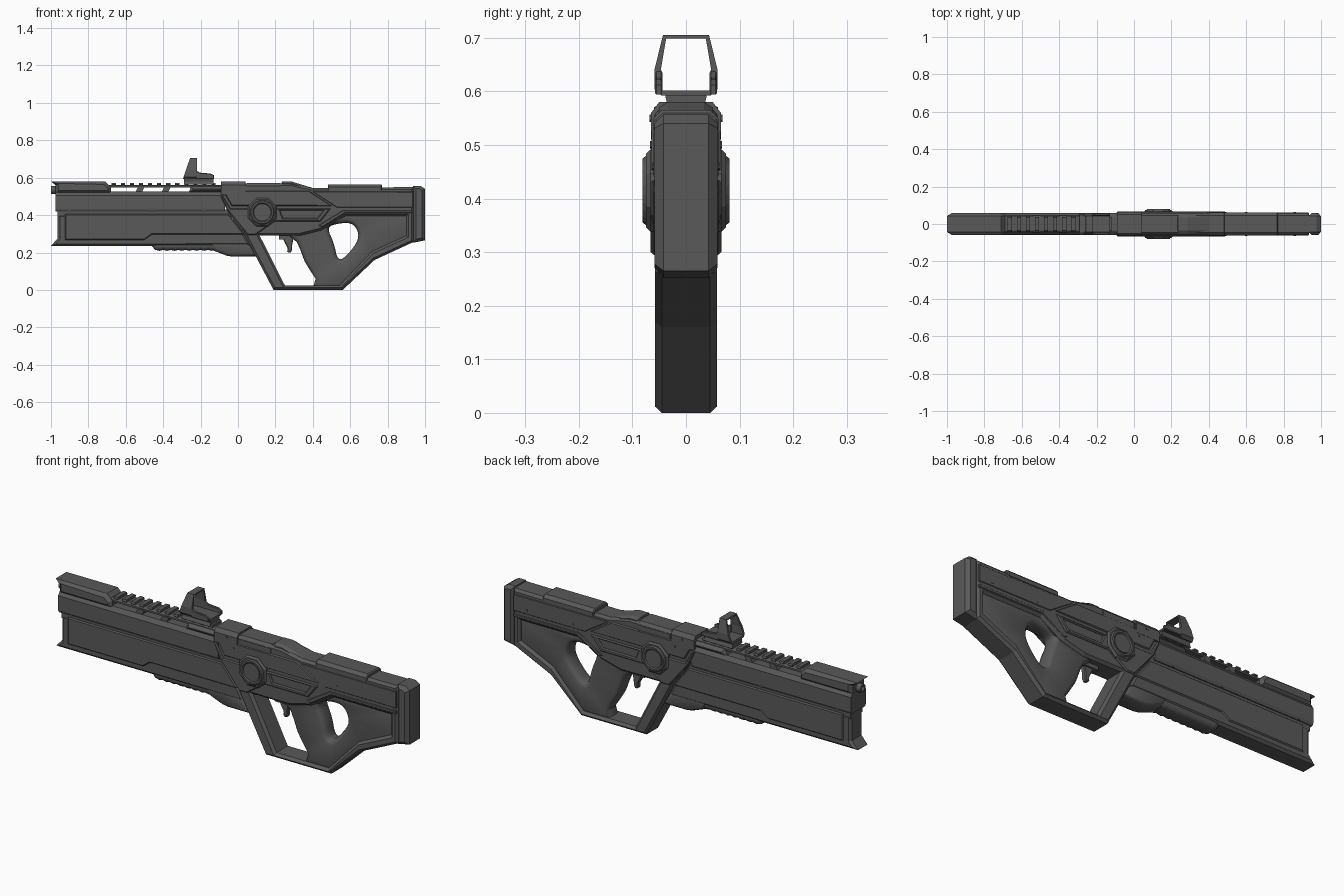
import bpy, bmesh, math
from mathutils import Vector

if "Cube" in bpy.data.objects:
    bpy.data.objects.remove(bpy.data.objects["Cube"])

gunmetal = bpy.data.materials.new("dark_gunmetal")
gunmetal.diffuse_color = (0.1, 0.1, 0.1, 1)
gunmetal.use_nodes = True
gunmetal.node_tree.nodes["Principled BSDF"].inputs["Base Color"].default_value = gunmetal.diffuse_color


def offset(pts, d):
    """Move every edge of a closed outline to its left by d."""
    if not d:
        return list(pts)
    out, n = [], len(pts)
    for i in range(n):
        a, b, c = (Vector(pts[(i + k) % n]) for k in (-1, 0, 1))
        u, v = (b - a).normalized(), (c - b).normalized()
        n1, n2 = Vector((-u.y, u.x)), Vector((-v.y, v.x))
        out.append(tuple(b + (n1 + n2) * d / max(1 + n1.dot(n2), 0.35)))
    return out


def rounded(pts, steps=2):
    """Corner-cut a closed outline."""
    for _ in range(steps):
        nxt = []
        for p, q in zip(pts, pts[1:] + pts[:1]):
            nxt += [tuple(p[k] * (1 - t) + q[k] * t for k in (0, 1)) for t in (.25, .75)]
        pts = nxt
    return pts


def solid(name, outer, prof, hole=None, axis='y', c=0.0, smooth=False):
    """Symmetric extrusion of an outline; prof = (inset, half depth) steps."""
    bm = bmesh.new()
    layers = [(i, -d) for i, d in reversed(prof)] + list(prof)
    ends = ([], [])
    for pts, ccw in ((outer, True), (hole, False)):
        if not pts:
            continue
        area = sum(p[0] * q[1] - q[0] * p[1] for p, q in zip(pts, pts[1:] + pts[:1]))
        if (area > 0) != ccw:
            pts = pts[::-1]
        rings = [[bm.verts.new((p[0], c + d, p[1]) if axis == 'y' else (c + d, p[0], p[1]))
                  for p in offset(pts, i)] for i, d in layers]
        n = len(pts)
        for a, b in zip(rings, rings[1:]):
            for k in range(n):
                bm.faces.new((a[k], a[(k + 1) % n], b[(k + 1) % n], b[k]))
        ends[0].append(rings[0])
        ends[1].append(rings[-1])
    for loops in ends:
        if not hole:
            bm.faces.new(loops[0])
        else:
            edges = [bm.edges.get((l[k - 1], l[k])) for l in loops for k in range(len(l))]
            bmesh.ops.triangle_fill(bm, edges=edges, use_beauty=True,
                                    normal=(0, 1, 0) if axis == 'y' else (1, 0, 0))
    bmesh.ops.recalc_face_normals(bm, faces=bm.faces[:])
    me = bpy.data.meshes.new(name)
    bm.to_mesh(me)
    bm.free()
    ob = bpy.data.objects.new(name, me)
    bpy.context.collection.objects.link(ob)
    me.materials.append(gunmetal)
    if smooth:
        bpy.ops.object.select_all(action='DESELECT')
        ob.select_set(True)
        bpy.context.view_layer.objects.active = ob
        bpy.ops.object.shade_smooth_by_angle(angle=math.radians(40))
    return ob


def bar(name, half, x0, x1, chamfer=0.0):
    """Bar along x from a half cross-section of (y, z) points."""
    h = (x1 - x0) / 2
    prof = [(0, h - chamfer), (chamfer, h)] if chamfer else [(0, h)]
    return solid(name, half + [(-y, z) for y, z in reversed(half)], prof, axis='x', c=(x0 + x1) / 2)


def box(name, x0, x1, z0, z1, w):
    return solid(name, [(x0, z0), (x1, z0), (x1, z1), (x0, z1)], [(0, w)])


def ngon(x, z, r, n):
    return [(x + r * math.cos((k + .5) * math.tau / n), z + r * math.sin((k + .5) * math.tau / n))
            for k in range(n)]


# Receiver and stock frame with its large opening
solid("stock_frame",
      [(-.087, .57), (.28, .57), (.40, .545), (.94, .55), (.94, .257), (.73, .16), (.56, 0),
       (.19, 0), (.095, .18), (.04, .285), (-.055, .415), (-.087, .5)],
      [(0, .045), (.012, .058)],
      [(.116, .29), (.33, .29), (.45, .32), (.575, .395), (.90, .395), (.90, .29),
       (.715, .205), (.545, .025), (.25, .025)])
# Grip and recessed stock panel with thumb hole
thumb_hole = rounded([(.475, .335), (.53, .355), (.61, .36), (.645, .31), (.64, .255),
                      (.565, .165), (.53, .165), (.515, .245)])
solid("grip_and_stock_panel",
      [(.25, .31), (.45, .34), (.57, .42), (.92, .42), (.92, .27), (.725, .18), (.56, .01),
       (.40, .01), (.415, .06), (.385, .105), (.355, .155), (.335, .21), (.315, .255), (.28, .285)],
      [(0, .02), (.005, .033), (.012, .04), (.022, .044)], thumb_hole, smooth=True)
# Butt pad
solid("butt_pad", [(.935, .557), (.975, .557), (1, .54), (1, .265), (.935, .252)],
      [(0, .042), (.016, .059)])
# Stock side strip, cheek plate and top spine
solid("stock_side_strip", [(.40, .525), (.935, .525), (.935, .44), (.53, .44)], [(0, .058), (.003, .061)])
solid("stock_lower_rib", [(.43, .345), (.56, .425), (.935, .425), (.935, .41), (.57, .41), (.45, .335)],
      [(0, .058), (.003, .061)])
bar("cheek_plate", [(.061, .53), (.061, .55), (.045, .565)], .48, .77, .005)
# Receiver collar, top cover, hump and chevron plates
bar("receiver_collar", [(.065, .51), (.065, .56), (.05, .58)], -.09, .04)
bar("receiver_cover", [(.06, .52), (.06, .555), (.045, .572)], .045, .23, .004)
solid("receiver_hump", [(.23, .55), (.235, .58), (.285, .58), (.40, .545), (.40, .53)],
      [(0, .034), (.01, .05)])
solid("receiver_chevron",
      [(-.085, .51), (-.04, .435), (.495, .435), (.44, .365), (.195, .365), (.095, .295), (.05, .295),
       (-.06, .43), (-.093, .5)], [(0, .06), (.005, .066)],
      [(.225, .425), (.455, .425), (.425, .385), (.24, .385)])
solid("receiver_upper_plate", [(-.08, .53), (.38, .53), (.50, .45), (-.035, .45)], [(0, .058), (.005, .064)])
# Octagonal hub on both sides
solid("hub_octagon", ngon(.13, .415, .083, 8), [(0, .066), (.008, .075)])
solid("hub_ring", ngon(.13, .415, .066, 24), [(0, .074), (.006, .081)], ngon(.13, .415, .045, 24))
solid("hub_cap", ngon(.13, .415, .045, 24), [(0, .078)])

# Handguard: upper bar, groove core, lower body, raised side panel
bar("handguard_upper", [(.053, .418), (.06, .43), (.06, .505), (.045, .526)], -.975, -.07)
bar("handguard_core", [(.048, .39), (.048, .43)], -.965, -.03)
solid("handguard_lower",
      [(-1, .235), (-.965, .275), (-.965, .405), (-.05, .405), (.04, .29), (.07, .235)],
      [(0, .038), (.012, .05)])
solid("handguard_side_panel",
      [(-.925, .405), (-.05, .405), (.035, .297), (-.46, .297), (-.5, .268), (-.925, .268)],
      [(0, .05), (.005, .056)])
# Front shroud and barrel
solid("front_shroud", [(-1, .58), (-.71, .58), (-.68, .55), (-.68, .515), (-.975, .515), (-.975, .56)],
      [(0, .043), (.016, .06)])
solid("barrel", [(.022 * math.cos(k * math.tau / 16), .535 + .022 * math.sin(k * math.tau / 16))
                 for k in range(16)], [(0, .05)],
      [(.013 * math.cos(k * math.tau / 16), .535 + .013 * math.sin(k * math.tau / 16))
       for k in range(16)], axis='x', c=-.95, smooth=True)
# Top rail with slanted posts and teeth
bar("rail_bar", [(.042, .547), (.042, .556), (.034, .561)], -.70, -.08)
for x in (-.525, -.385):
    solid("rail_post", [(x - .025, .52), (x + .01, .52), (x + .025, .55), (x - .01, .55)], [(0, .045)])
solid("rail_rear_block", [(-.265, .52), (-.25, .553), (-.08, .553), (-.08, .52)], [(0, .042), (.014, .058)])
for k in range(12):
    bar("rail_tooth", [(.034, .558), (.04, .564), (.036, .573)], -.675 + k * .0485, -.653 + k * .0485)

# Foregrip with finger ripples, and bulge ahead of the trigger guard
ripples = [(-.42 + k * .02, .209 + (.005 if k % 2 else 0)) for k in range(16)]
solid("foregrip", [(-.44, .26), (-.46, .235), (-.445, .215)] + ripples + [(-.09, .215), (-.06, .26)],
      [(0, .025), (.006, .038), (.018, .044)], smooth=True)
solid("foregrip_bulge", [(-.16, .26), (-.13, .21), (-.06, .183), (-.03, .178), (.10, .178), (.05, .27)],
      [(0, .03), (.006, .042), (.016, .048)], smooth=True)
# Trigger
solid("trigger", rounded([(.23, .305), (.31, .305), (.29, .255), (.288, .2), (.262, .2),
                          (.266, .225), (.25, .25)], 1), [(0, .009), (.004, .013)])
box("trigger_mount", .22, .31, .27, .295, .02)

# Reflex sight: base, slanted hood, rear side walls
bar("sight_base", [(.042, .565), (.036, .58), (.04, .598)], -.29, -.13)
hood_half = [(.046, .592), (.059, .604), (.059, .64), (.043, .705)]
hole_half = [(.047, .6), (.047, .64), (.037, .699)]
hood = solid("sight_hood", hood_half + [(-y, z) for y, z in reversed(hood_half)], [(0, .0375)],
             hole_half + [(-y, z) for y, z in reversed(hole_half)], axis='x', c=-.2575)
for v in hood.data.vertices:
    if v.co.x < -.26:
        v.co.x += (v.co.z - .592) * .34
for s in (-1, 1):
    solid("sight_side_wall", [(-.225, .594), (-.225, .64), (-.205, .627), (-.145, .622), (-.127, .612),
                              (-.127, .594)], [(0, .004), (.003, .007)], c=s * .051)
box("sight_floor", -.225, -.127, .592, .602, .046)
# Small screws on both sides
for x, z, w in ((-.9, .425, .058), (-.46, .425, .058), (-.18, .425, .058), (-.02, .55, .068),
                (.02, .5, .067), (.60, .46, .063), (.86, .46, .063)):
    solid("screw", ngon(x, z, .007, 6), [(0, w)])
